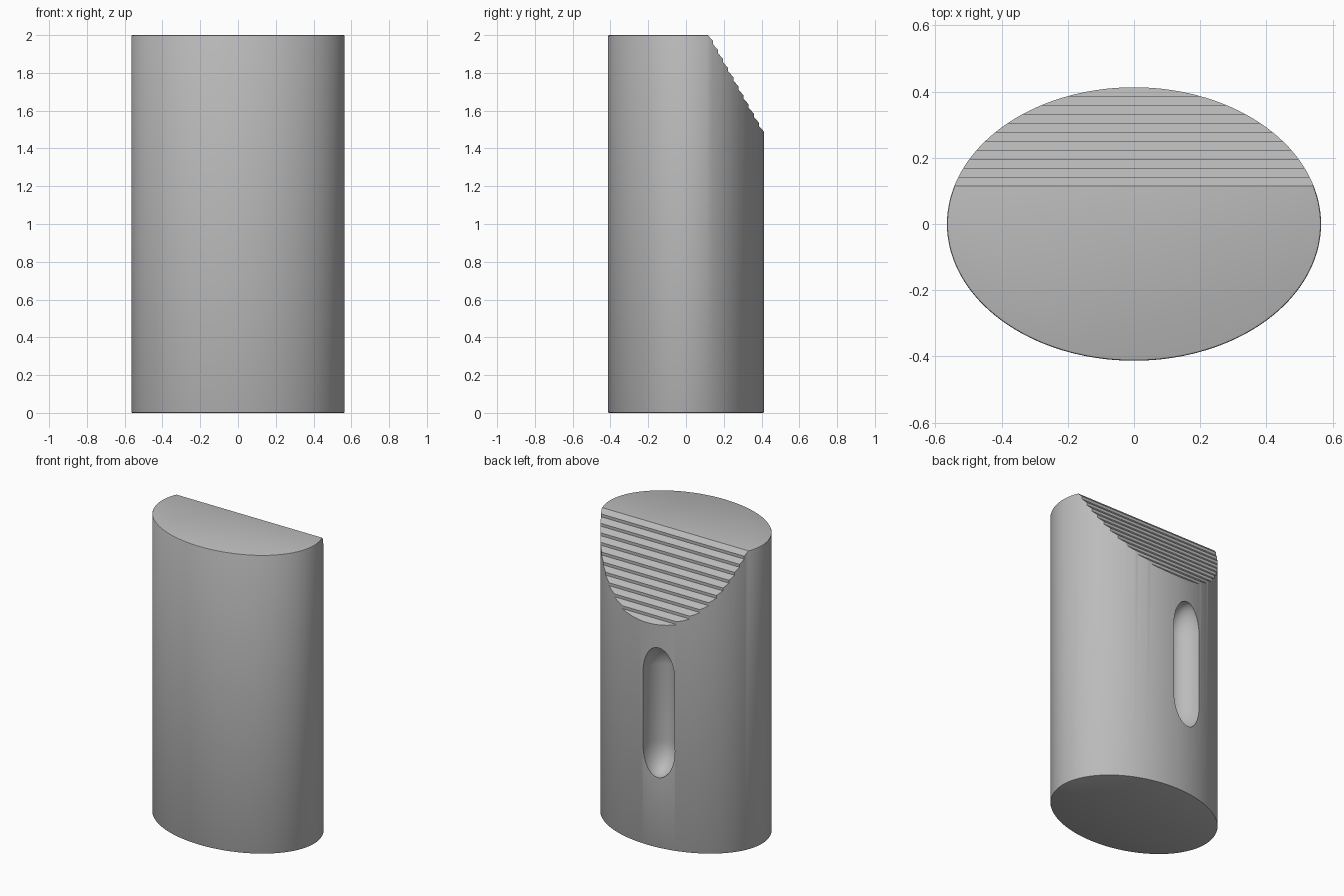
import bpy, bmesh, math
from mathutils import Vector

cube = bpy.data.objects.get("Cube")
if cube:
    bpy.data.objects.remove(cube, do_unlink=True)

grey = bpy.data.materials.new("plain_grey")
grey.use_nodes = True
GREY = (0.5, 0.5, 0.5, 1)
grey.diffuse_color = GREY
grey.node_tree.nodes["Principled BSDF"].inputs["Base Color"].default_value = GREY


def make(name, bm):
    bmesh.ops.recalc_face_normals(bm, faces=bm.faces)
    mesh = bpy.data.meshes.new(name)
    bm.to_mesh(mesh)
    bm.free()
    mesh.materials.append(grey)
    ob = bpy.data.objects.new(name, mesh)
    bpy.context.collection.objects.link(ob)
    return ob


# Oval column with a tiny softened rim
RX, RY, H = 0.565, 0.413, 2.0
bm = bmesh.new()
bmesh.ops.create_cone(bm, cap_ends=True, segments=128, radius1=1, radius2=1, depth=H)
bmesh.ops.scale(bm, vec=(RX, RY, 1), verts=bm.verts)
bmesh.ops.translate(bm, vec=(0, 0, H / 2), verts=bm.verts)
rims = [e for e in bm.edges if abs(e.verts[0].co.z - e.verts[1].co.z) < 0.001]
bmesh.ops.bevel(bm, geom=rims, offset=0.006, segments=2, profile=0.5, affect="EDGES")
body = make("column_body", bm)

# Ribbed slope cutter: sawtooth profile extruded across the width
TEETH, Y0, Z0, Y1, Z1 = 11, 0.115, 2.0, 0.413, 1.47
dy, dz = (Y1 - Y0) / TEETH, (Z1 - Z0) / TEETH
profile = [(Y0, Z0 + 0.1)]
for i in range(TEETH):
    y, z = Y0 + i * dy, Z0 + i * dz
    profile += [(y, z), (y + dy, z + dz * 0.6)]
profile += [(Y1, Z1), (Y1 + 0.1, Z1), (Y1 + 0.1, Z0 + 0.1)]
bm = bmesh.new()
face = bm.faces.new([bm.verts.new((-0.7, y, z)) for y, z in profile])
ext = bmesh.ops.extrude_face_region(bm, geom=[face])
moved = [g for g in ext["geom"] if isinstance(g, bmesh.types.BMVert)]
bmesh.ops.translate(bm, vec=(1.4, 0, 0), verts=moved)
slope_cutter = make("slope_cutter", bm)

# Finger recess cutter: sphere stretched into a tall pill
bm = bmesh.new()
bmesh.ops.create_uvsphere(bm, u_segments=48, v_segments=24, radius=1)
for v in bm.verts:
    stretch = 0.245 * (1 if v.co.z > 0 else -1)
    v.co = Vector((v.co.x * 0.11, v.co.y * 0.14, v.co.z * 0.19 + stretch))
bmesh.ops.translate(bm, vec=(-0.08, 0.405, 0.905), verts=bm.verts)
recess_cutter = make("recess_cutter", bm)

# Cut the slope and the recess
for cutter in (slope_cutter, recess_cutter):
    cutter.hide_render = True
    cutter.hide_set(True)
    mod = body.modifiers.new(cutter.name, "BOOLEAN")
    mod.operation = "DIFFERENCE"
    mod.solver = "EXACT"
    mod.object = cutter

bpy.context.view_layer.objects.active = body
body.select_set(True)
for mod in list(body.modifiers):
    bpy.ops.object.modifier_apply(modifier=mod.name)
for cutter in (slope_cutter, recess_cutter):
    bpy.data.objects.remove(cutter, do_unlink=True)
bpy.ops.object.shade_smooth_by_angle(angle=math.radians(25))
